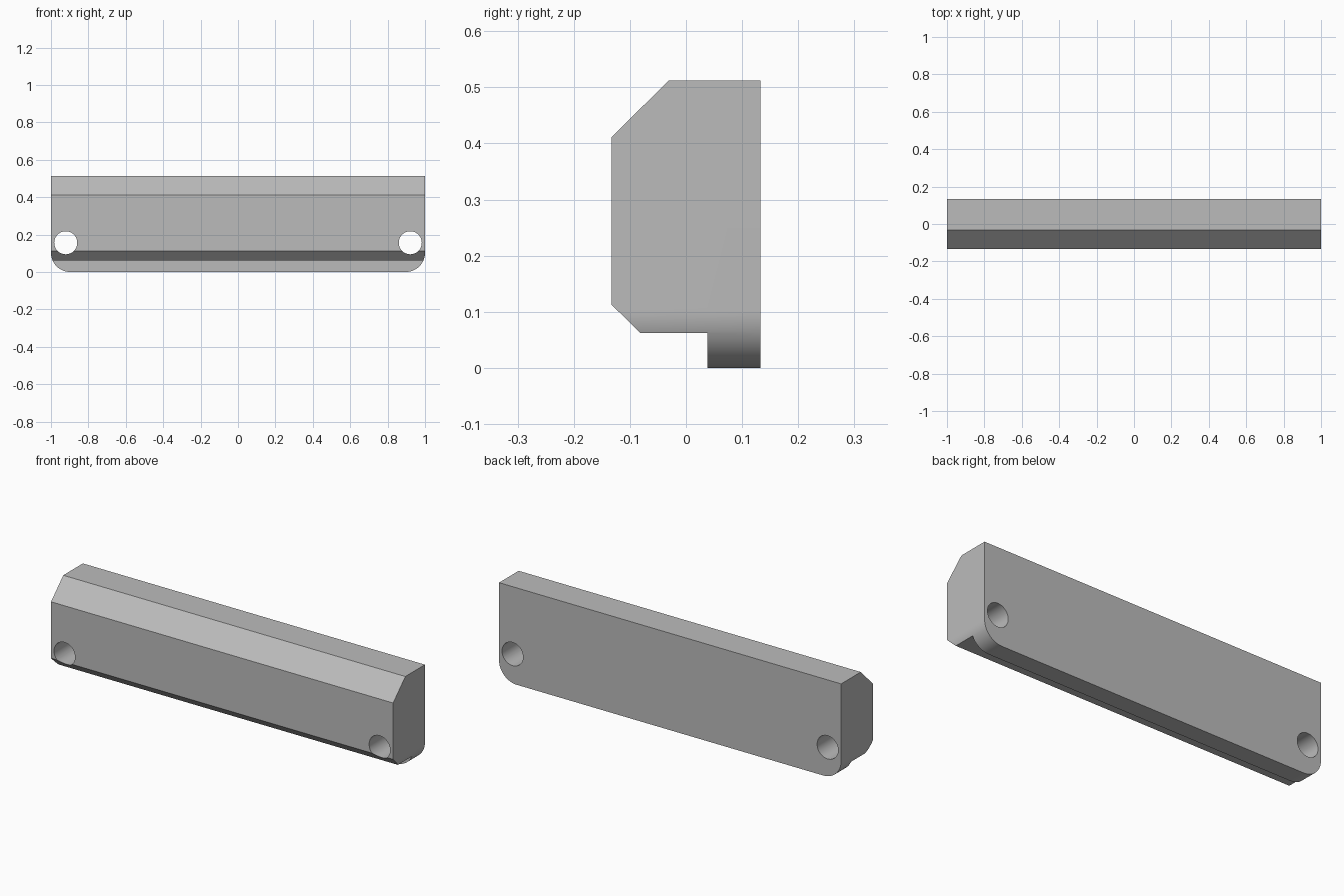
import bpy
import bmesh
import math
from mathutils import Vector

cube = bpy.data.objects.get("Cube")
if cube:
    bpy.data.objects.remove(cube, do_unlink=True)

grey = bpy.data.materials.new("mid_grey")
grey.use_nodes = True
colour = (0.5, 0.5, 0.5, 1)
grey.diffuse_color = colour
grey.node_tree.nodes["Principled BSDF"].inputs["Base Color"].default_value = colour


def prism(name, points, sweep):
    """Closed outline extruded along a vector."""
    bm = bmesh.new()
    face = bm.faces.new([bm.verts.new(p) for p in points])
    out = bmesh.ops.extrude_face_region(bm, geom=[face])
    verts = [g for g in out["geom"] if isinstance(g, bmesh.types.BMVert)]
    bmesh.ops.translate(bm, vec=Vector(sweep), verts=verts)
    bmesh.ops.recalc_face_normals(bm, faces=bm.faces)
    mesh = bpy.data.meshes.new(name)
    bm.to_mesh(mesh)
    bm.free()
    mesh.materials.append(grey)
    obj = bpy.data.objects.new(name, mesh)
    bpy.context.collection.objects.link(obj)
    return obj


def arc(cx, cz, r, start, end, steps):
    angles = [math.radians(start + (end - start) * i / steps) for i in range(steps + 1)]
    return [(cx + r * math.cos(a), -0.3, cz + r * math.sin(a)) for a in angles]


def cut(target, cutter, operation):
    mod = target.modifiers.new(cutter.name, "BOOLEAN")
    mod.operation = operation
    mod.solver = "EXACT"
    mod.object = cutter
    bpy.context.view_layer.objects.active = target
    bpy.ops.object.modifier_apply(modifier=mod.name)
    bpy.data.objects.remove(cutter, do_unlink=True)


# Chamfered bar with a rear lip, swept along its length (overlong, trimmed below)
section = [(0.133, -0.1), (0.133, 0.512), (-0.031, 0.512), (-0.133, 0.411),
           (-0.133, 0.113), (-0.081, 0.062), (0.038, 0.062), (0.038, -0.1)]
bar = prism("chamfered_bar", [(-1.1, y, z) for y, z in section], (2.2, 0, 0))

# Front outline with rounded lower corners
R = 0.103
outline = arc(R - 1, R, R, 180, 270, 16) + arc(1 - R, R, R, 270, 360, 16)
outline += [(1, -0.3, 0.7), (-1, -0.3, 0.7)]
cut(bar, prism("outline_trim", outline, (0, 0.6, 0)), "INTERSECT")

# Mounting holes through both ends
for x in (-0.921, 0.921):
    ring = arc(x, 0.156, 0.0615, 0, 360, 48)[:-1]
    cut(bar, prism("hole_cutter", ring, (0, 0.6, 0)), "DIFFERENCE")

bpy.ops.object.select_all(action="DESELECT")
bar.select_set(True)
bpy.context.view_layer.objects.active = bar
bpy.ops.object.shade_smooth_by_angle(angle=math.radians(30))
